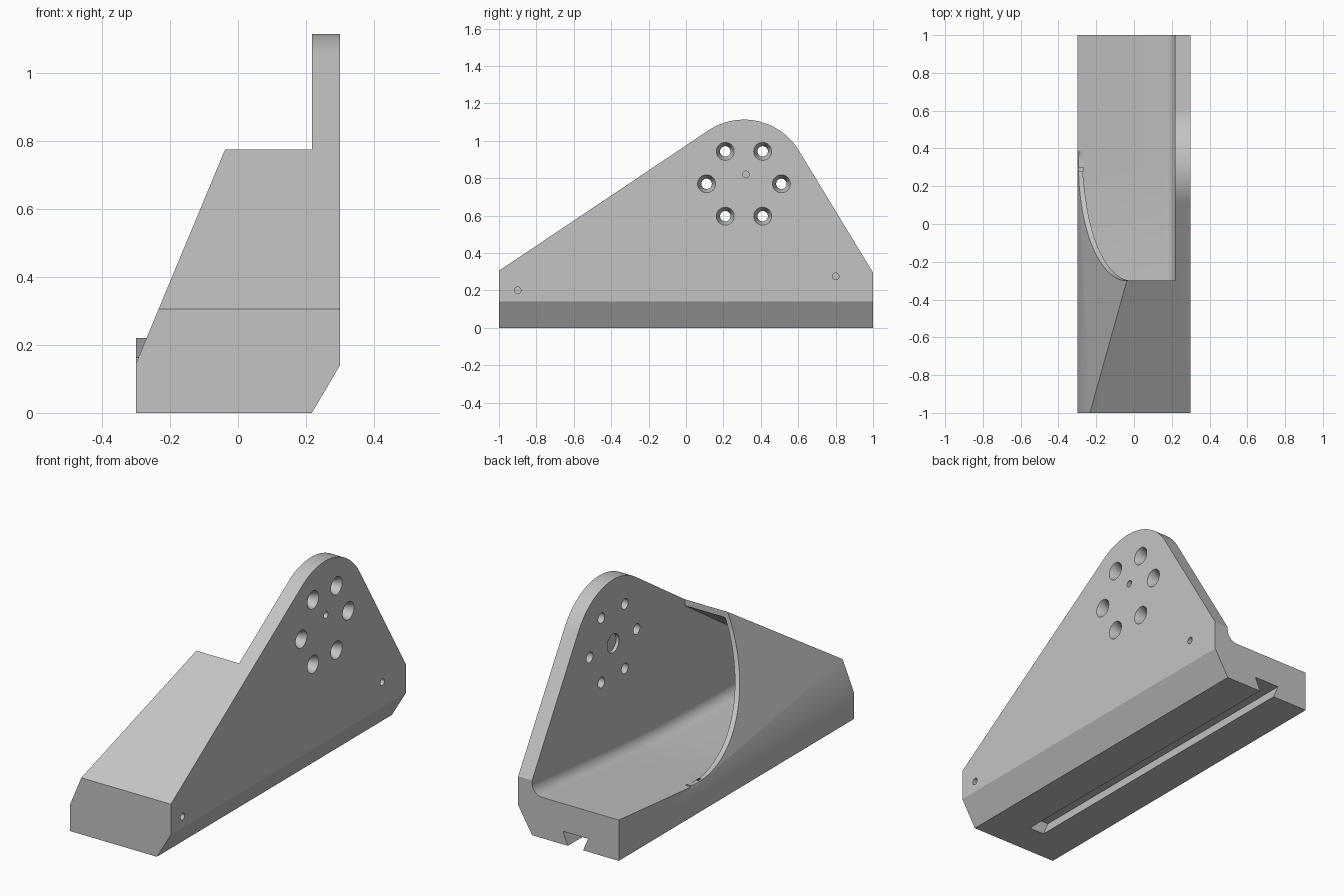
import bpy, bmesh, math
from mathutils import Vector

if "Cube" in bpy.data.objects:
    bpy.data.objects.remove(bpy.data.objects["Cube"])

grey = bpy.data.materials.new("plain_grey")
grey.diffuse_color = (0.55, 0.55, 0.55, 1)
grey.use_nodes = True
grey.node_tree.nodes["Principled BSDF"].inputs["Base Color"].default_value = grey.diffuse_color


def loft(name, rings):
    """Solid skinned through equal-length rings of points, capped at both ends."""
    bm = bmesh.new()
    rows = [[bm.verts.new(p) for p in ring] for ring in rings]
    n = len(rows[0])
    for a, b in zip(rows, rows[1:]):
        for i in range(n):
            j = (i + 1) % n
            bm.faces.new((a[i], a[j], b[j], b[i]))
    bm.faces.new(rows[0][::-1])
    bm.faces.new(rows[-1])
    bmesh.ops.recalc_face_normals(bm, faces=bm.faces)
    me = bpy.data.meshes.new(name)
    bm.to_mesh(me)
    bm.free()
    ob = bpy.data.objects.new(name, me)
    bpy.context.collection.objects.link(ob)
    me.materials.append(grey)
    return ob


def along_x(name, yz, x0, x1):
    return loft(name, [[(x, y, z) for y, z in yz] for x in (x0, x1)])


def along_y(name, xz, y0, y1):
    return loft(name, [[(x, y, z) for x, z in xz] for y in (y0, y1)])


def arc(cy, cz, r, a0, a1, n):
    return [(cy + r * math.cos(math.radians(a0 + (a1 - a0) * i / n)),
             cz + r * math.sin(math.radians(a0 + (a1 - a0) * i / n))) for i in range(n + 1)]


def turned(name, y, z, steps, n=32):
    """Round cutter along x from (x, radius) steps."""
    return loft(name, [[(x, p, q) for p, q in arc(y, z, r, 0, 360 - 360 / n, n - 1)]
                       for x, r in steps])


def cut(ob, cutter):
    m = ob.modifiers.new("cut", 'BOOLEAN')
    m.operation, m.solver, m.object = 'DIFFERENCE', 'EXACT', cutter
    bpy.context.view_layer.objects.active = ob
    bpy.ops.object.modifier_apply(modifier=m.name)
    bpy.data.objects.remove(cutter, do_unlink=True)


CY, CZ = 0.31, 0.77            # centre of the bolt circle
WALL = 0.217                   # inner face of the mounting plate

# Side outline of the whole guard, rounded at the top
body = along_x("guard_body", [(-1, 0), (1, 0), (1, 0.295)]
               + arc(CY, CZ, 0.343, 31.6, 123.8, 40) + [(-1, 0.305)], -0.3, 0.3)

# Bevel under the plate and sloped left side
cut(body, along_y("lower_bevel", [(WALL, 0), (0.3, 0.14), (0.5, 0.14), (0.5, -0.1),
                                  (WALL - 0.06, -0.1)], -1.1, 1.1))
cut(body, along_y("side_slope", [(-0.3, 0.145), (0.1625, 1.255), (-0.6, 1.255),
                                 (-0.6, 0.145)], -1.1, 0.385))


# Hollow inside with a filleted corner where the floor meets the plate
def floor(y):
    pts = [(-0.97, 0.10), (-0.2, 0.122), (0.0, 0.131), (0.2, 0.146), (0.385, 0.163), (1.1, 0.229)]
    for (a, fa), (b, fb) in zip(pts, pts[1:]):
        if y <= b:
            return fa + (fb - fa) * (y - a) / (b - a)
    return pts[-1][1]


def section(y, top, open_left):
    f, r = floor(y), 0.06
    left, left_top = (-0.5, -0.5) if open_left else (-0.27, -0.27 + (top - 0.15) / 2.4)
    xz = [(left, f)] + arc(WALL - r, f + r, r, -90, 0, 10)
    xz += [(WALL, top), (left_top, top), (left, max(f + 0.01, 0.15))]
    return [(x, y, z) for x, z in xz]


rings = [section(y, 0.271 + 0.67 * (y + 1), False) for y in (-0.97, -0.8, -0.6, -0.4, -0.3)]
rings += [section(y, 1.2, False) for y in (-0.299, -0.2, -0.1, 0, 0.1, 0.2, 0.3, 0.384)]
rings += [section(y, 1.2, True) for y in (0.385, 1.1)]
cut(body, loft("hollow", rings))

# Round opening through the sloped side
cut(body, along_x("round_opening", arc(CY, CZ, 0.61, 180, 275, 48)
                  + [(0.39, 0.17), (0.39, 1.3), (-0.3, 1.3)], -0.5, 0.15))

# Dovetail slot in the underside, open at the back
cut(body, along_y("dovetail_slot", [(0.003, 0), (0.033, 0.07), (-0.117, 0.07), (-0.087, 0),
                                    (-0.087, -0.05), (0.003, -0.05)], -0.82, 1.1))

# Six countersunk bolt holes
for k in range(6):
    a = math.radians(60 * k)
    cut(body, turned("bolt_hole", CY + 0.2 * math.cos(a), CZ + 0.2 * math.sin(a),
                     [(0.15, 0.028), (0.255, 0.028), (0.3, 0.048), (0.35, 0.048)]))

# Shallow centre recess on the inside, small blind holes on the outside
cut(body, turned("centre_recess", CY, CZ, [(0.15, 0.05), (0.235, 0.05)]))
for y, z in ((0.32, 0.82), (-0.9, 0.2), (0.8, 0.275)):
    cut(body, turned("pin_hole", y, z, [(0.26, 0.018), (0.35, 0.018)], 20))

bpy.ops.object.select_all(action='DESELECT')
body.select_set(True)
bpy.context.view_layer.objects.active = body
bpy.ops.object.shade_smooth_by_angle(angle=math.radians(30))
